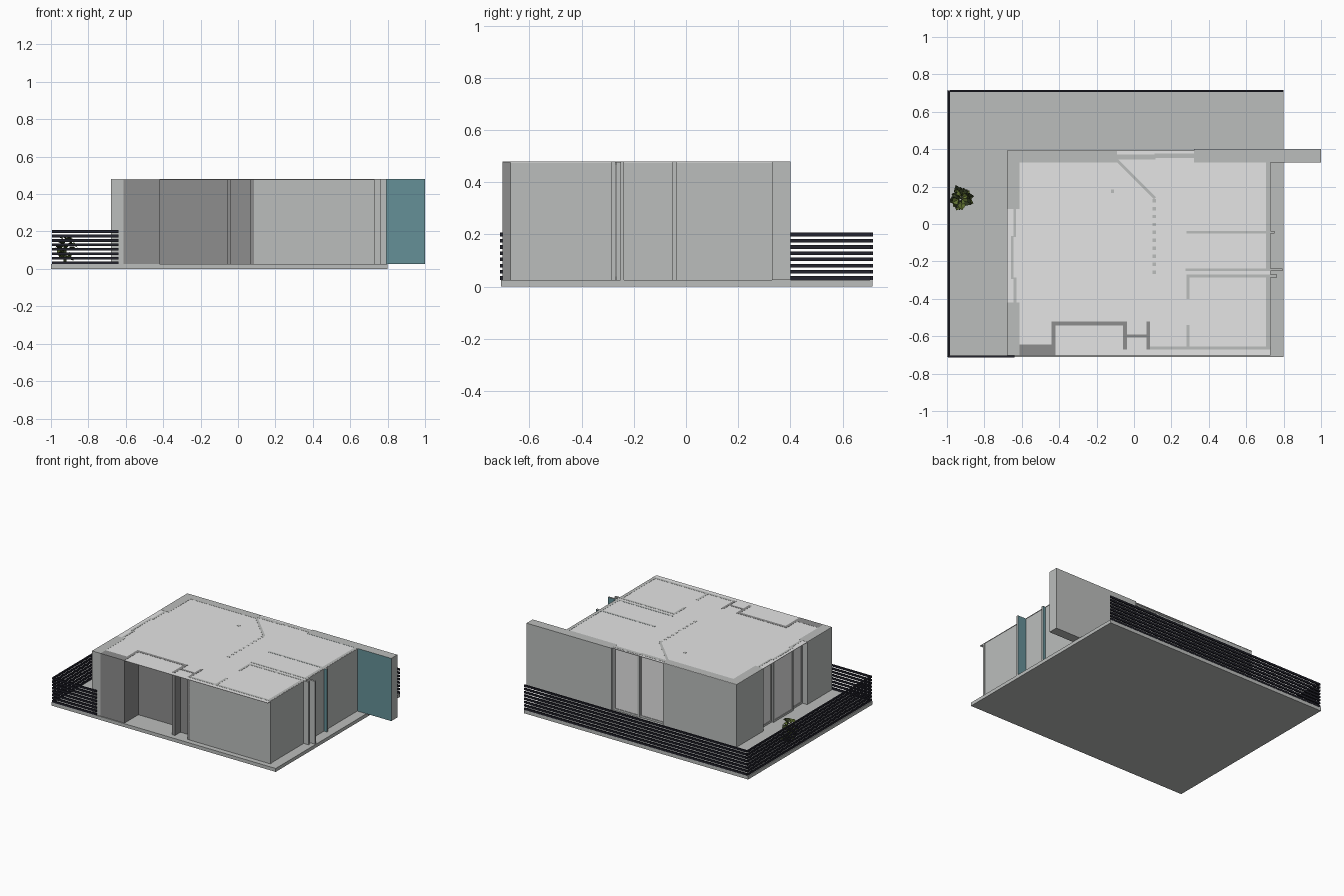
import bpy, bmesh, math, random
from mathutils import Vector

if "Cube" in bpy.data.objects:
    bpy.data.objects.remove(bpy.data.objects["Cube"])

random.seed(4)
FLOOR, TOP = 0.025, 0.48


def mat(name, rgb):
    m = bpy.data.materials.new(name)
    m.diffuse_color = (*rgb, 1)
    m.use_nodes = True
    m.node_tree.nodes["Principled BSDF"].inputs["Base Color"].default_value = m.diffuse_color
    return m


grey = mat("wall grey", (0.50, 0.515, 0.505))
dark = mat("dark grey cladding", (0.27, 0.27, 0.27))
light = mat("pale ceiling", (0.78, 0.78, 0.78))
blue = mat("blue paint", (0.13, 0.28, 0.31))
rail = mat("charcoal rail", (0.016, 0.016, 0.025))
green = mat("olive leaf", (0.12, 0.17, 0.03))
deep = mat("deep green leaf", (0.025, 0.035, 0.012))


def box(name, x0, x1, y0, y1, z0=FLOOR, z1=TOP, m=grey, paint=()):
    """Box; faces whose normal matches a direction in paint become blue."""
    bm = bmesh.new()
    bmesh.ops.create_cube(bm, size=1)
    for v in bm.verts:
        v.co = Vector(((x0, x1)[v.co.x > 0], (y0, y1)[v.co.y > 0], (z0, z1)[v.co.z > 0]))
    bm.normal_update()
    for f in bm.faces:
        if any(f.normal.dot(Vector(d)) > 0.9 for d in paint):
            f.material_index = 1
    return finish(name, bm, (m, blue))


def finish(name, bm, mats):
    me = bpy.data.meshes.new(name)
    bm.to_mesh(me)
    bm.free()
    for m in mats:
        me.materials.append(m)
    ob = bpy.data.objects.new(name, me)
    bpy.context.collection.objects.link(ob)
    return ob


def window(name, x0, x1, y0, y1, w=0.014):
    """Pale pane in a grey frame, running along its longer plan side."""
    along_x = x1 - x0 > y1 - y0
    for z0, z1, part in ((FLOOR, FLOOR + w, "sill"), (TOP - w, TOP, "head")):
        box(name + "_" + part, x0, x1, y0, y1, z0, z1)
    if along_x:
        box(name + "_jamb", x0, x0 + w, y0, y1)
        box(name + "_jamb", x1 - w, x1, y0, y1)
        box(name + "_pane", x0 + w, x1 - w, y0 + .004, y1 - .004, FLOOR + w, TOP - w, light)
    else:
        box(name + "_jamb", x0, x1, y0, y0 + w)
        box(name + "_jamb", x0, x1, y1 - w, y1)
        box(name + "_pane", x0 + .004, x1 - .004, y0 + w, y1 - w, FLOOR + w, TOP - w, light)


BACK, FRONT, LEFT = (0, 1, 0), (0, -1, 0), (-1, 0, 0)

# ground slab and thin ceiling
box("base_slab", -1, 0.8, -0.71, 0.715, 0, FLOOR)
box("ceiling", -0.68, 0.73, -0.703, 0.392, TOP - 0.004, TOP - 0.001, light)

# back wall, with the fin that runs past the slab
box("back_wall_left", -0.68, -0.09, 0.33, 0.39)
box("back_wall_fin", 0.32, 1.0, 0.33, 0.40, paint=(FRONT,))
window("back_window_left", -0.09, 0.115, 0.345, 0.372)
window("back_window_right", 0.11, 0.32, 0.352, 0.378)

# left wall and sliding windows
box("left_wall_back", -0.68, -0.612, 0.08, 0.33)
box("left_wall_front", -0.68, -0.612, -0.703, -0.42)
window("left_window_back", -0.645, -0.63, -0.07, 0.08)
window("left_window_middle", -0.658, -0.643, -0.295, -0.065)
window("left_window_front", -0.643, -0.628, -0.42, -0.285)

# front facade: dark recessed entrance and plain wall
box("front_panel", -0.612, -0.42, -0.703, -0.643, m=dark)
box("recess_left", -0.442, -0.42, -0.643, -0.52, m=dark)
box("recess_back", -0.42, -0.037, -0.543, -0.52, m=dark)
box("recess_right", -0.06, -0.037, -0.67, -0.543, m=dark)
box("entrance_door", -0.037, 0.066, -0.607, -0.59, m=dark)
box("entrance_side", 0.066, 0.085, -0.672, -0.52, m=dark)
box("front_wall", 0.08, 0.73, -0.672, -0.655)

# right wall pieces between the projecting partitions
box("right_wall_front", 0.705, 0.727, -0.655, -0.283)
box("right_wall_middle", 0.705, 0.727, -0.238, -0.052, paint=(LEFT,))
box("right_wall_back", 0.705, 0.727, -0.037, 0.33, paint=(LEFT,))
box("partition_back", 0.28, 0.75, -0.052, -0.037, paint=(FRONT, BACK))
box("partition_middle", 0.275, 0.795, -0.252, -0.238, paint=(BACK,))
box("partition_front", 0.28, 0.765, -0.285, -0.27)
box("inner_wall_a", 0.28, 0.297, -0.40, -0.285)
box("inner_wall_b", 0.28, 0.297, -0.655, -0.54)

# diagonal inner wall, column and slatted screen
diag = box("diagonal_wall", -0.145, 0.145, -0.008, 0.008)
diag.location = (0.01, 0.24, 0)
diag.rotation_euler.z = -math.pi / 4
box("column", -0.124, -0.106, 0.166, 0.184)
for i in range(10):
    y = 0.125 - i * 0.0425
    box("screen_post", 0.1, 0.118, y - 0.009, y + 0.009)

# railing of eight bars around the terrace
for i in range(8):
    z = 0.033 + i * 0.0238
    a, b = z - 0.007, z + 0.007
    box("rail_left", -0.995, -0.985, -0.71, 0.715, a, b, rail)
    box("rail_back", -0.985, 0.8, 0.706, 0.716, a, b, rail)
    box("rail_front", -0.995, -0.64, -0.713, -0.704, a, b, rail)

# terrace plant: folded leaves on short stems
bm = bmesh.new()
for i in range(34):
    ang = i * 2.4
    h = 0.05 + 0.12 * random.random()
    r = 0.015 + 0.03 * random.random()
    out = Vector((math.cos(ang), math.sin(ang), 0))
    side = Vector((-out.y, out.x, 0)) * 0.023
    p = Vector((-0.925, 0.14, h)) + out * r * 0.4
    tip = p + out * (r + 0.012) + Vector((0, 0, random.uniform(-0.025, 0.025)))
    mid = (p + tip) / 2 + Vector((0, 0, 0.014))
    vs = [bm.verts.new(c) for c in (p, mid + side, tip, mid - side)]
    for tri in ((0, 2, 1), (0, 3, 2)):
        f = bm.faces.new([vs[k] for k in tri])
        f.material_index = i % 2
finish("plant_leaves", bm, (green, deep))
box("plant_stem", -0.932, -0.918, 0.133, 0.147, FLOOR, 0.13, deep)
